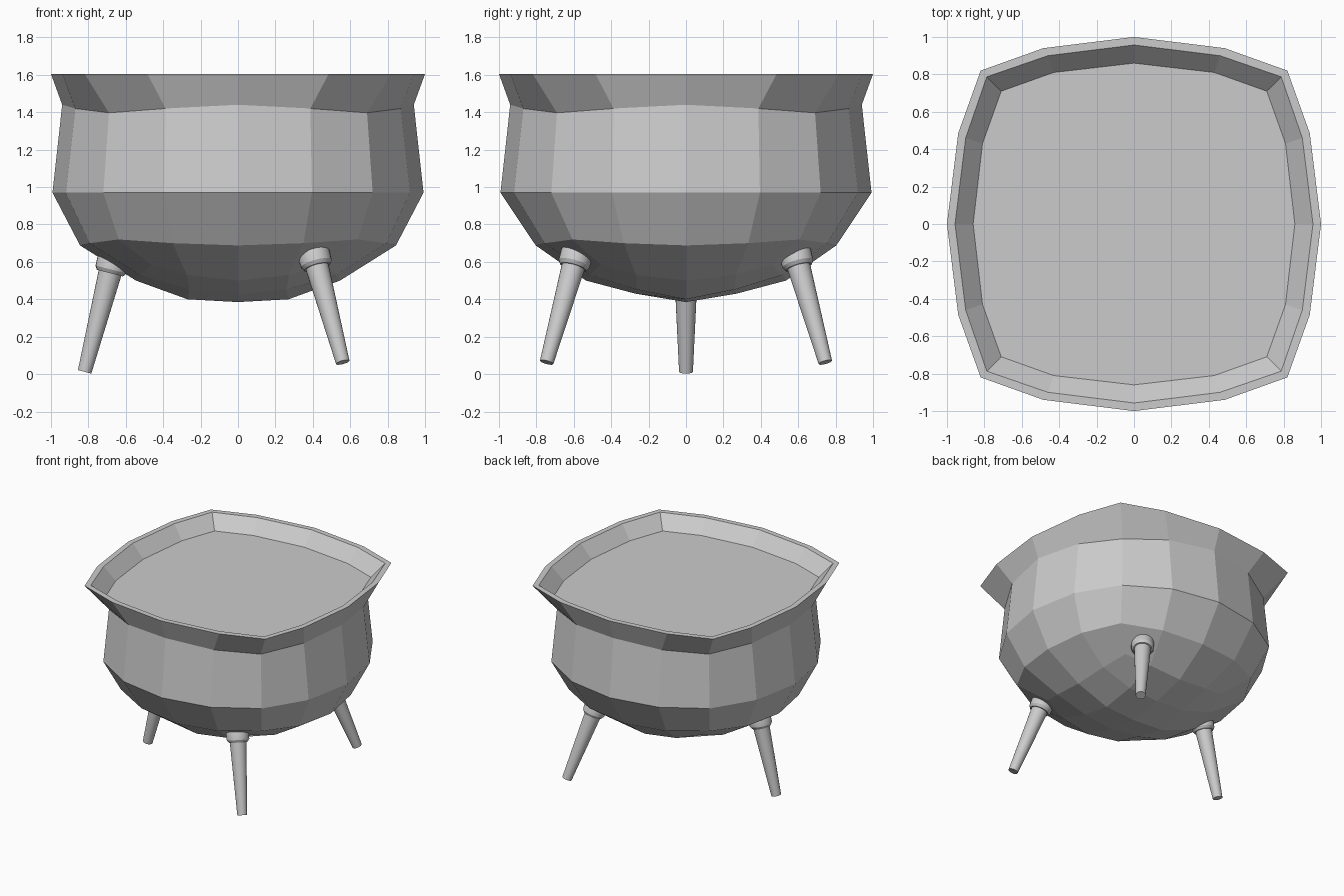
import bpy, bmesh, math
from mathutils import Vector

if "Cube" in bpy.data.objects:
    bpy.data.objects.remove(bpy.data.objects["Cube"])

grey = bpy.data.materials.new("grey")
grey.diffuse_color = (0.6, 0.6, 0.6, 1)
grey.use_nodes = True
grey.node_tree.nodes["Principled BSDF"].inputs["Base Color"].default_value = grey.diffuse_color


def make_object(name, bm):
    bmesh.ops.recalc_face_normals(bm, faces=bm.faces[:])
    mesh = bpy.data.meshes.new(name)
    bm.to_mesh(mesh)
    bm.free()
    mesh.materials.append(grey)
    obj = bpy.data.objects.new(name, mesh)
    bpy.context.collection.objects.link(obj)
    return obj


def quarter_turn(x, y, k):
    for _ in range(k):
        x, y = -y, x
    return x, y


def ring(bm, mid, side, corner, sx=1, sy=1):
    """Rounded-square loop of 16: mid=(r, z), side=(out, along, z), corner=(c, z)."""
    (m, zm), (q, p, zs), (c, zc) = mid, side, corner
    verts = []
    for k in range(4):
        for x, y, z in ((m, 0, zm), (q, p, zs), (c, c, zc), (p, q, zs)):
            x, y = quarter_turn(x, y, k)
            verts.append(bm.verts.new((x * sx, y * sy, z)))
    return verts


def bridge(bm, a, b):
    n = len(a)
    for i in range(n):
        j = (i + 1) % n
        bm.faces.new((a[i], a[j], b[j], b[i]))


# Cauldron body: filled surface, inner lip, flared rim, belly, underside
bm = bmesh.new()
rings = [ring(bm, *r) for r in (
    ((0.86, 1.50), (0.81, 0.43, 1.50), (0.71, 1.50)),
    ((0.957, 1.605), (0.90, 0.46, 1.605), (0.787, 1.605)),
    ((1.0, 1.605), (0.94, 0.485, 1.605), (0.82, 1.605)),
    ((0.94, 1.44), (0.87, 0.387, 1.42), (0.69, 1.397)),
    ((0.992, 0.97), (0.92, 0.395, 0.97), (0.72, 0.97)),
    ((0.82, 0.688), (0.77, 0.34, 0.70), (0.62, 0.72), 1.03, 0.98),
    ((0.54, 0.50), (0.52, 0.27, 0.53), (0.46, 0.585), 1.01, 0.99),
)]
bm.faces.new(rings[0])
for a, b in zip(rings, rings[1:]):
    bridge(bm, a, b)

# Underside closed with a 4 x 4 patch of quads
grid = {(0, 0): bm.verts.new((0, 0, 0.385))}
for k in range(4):
    for n, (i, j) in enumerate(((2, 0), (2, 1), (2, 2), (1, 2))):
        grid[quarter_turn(i, j, k)] = rings[-1][4 * k + n]
    x, y = quarter_turn(0.27, 0, k)
    grid[quarter_turn(1, 0, k)] = bm.verts.new((x, y, 0.40 if k % 2 == 0 else 0.43))
    x, y = quarter_turn(0.26, 0.26, k)
    grid[quarter_turn(1, 1, k)] = bm.verts.new((x, y, 0.452))
for i in range(-2, 2):
    for j in range(-2, 2):
        bm.faces.new([grid[c] for c in ((i, j), (i + 1, j), (i + 1, j + 1), (i, j + 1))])
make_object("cauldron_body", bm)


def turned(name, base, top, profile, sides=24):
    """Turn a (radius, distance) profile around the line from base to top."""
    base = Vector(base)
    axis = (Vector(top) - base).normalized()
    rot = axis.to_track_quat('Z', 'Y')
    bm = bmesh.new()
    loops = []
    for r, h in profile:
        loops.append([bm.verts.new(base + rot @ Vector((
            r * math.cos(2 * math.pi * s / sides),
            r * math.sin(2 * math.pi * s / sides), h))) for s in range(sides)])
    for a, b in zip(loops, loops[1:]):
        bridge(bm, a, b)
    bm.faces.new(loops[0])
    bm.faces.new(loops[-1])
    obj = make_object(name, bm)
    bpy.ops.object.select_all(action='DESELECT')
    obj.select_set(True)
    bpy.context.view_layer.objects.active = obj
    bpy.ops.object.shade_smooth_by_angle(angle=math.radians(30))


# Three splayed legs, each with a collar at the body
for name, foot, top in (
    ("left", (-0.82, 0, 0.012), (-0.682, 0, 0.55)),
    ("front_right", (0.56, -0.745, 0.063), (0.42, -0.60, 0.585)),
    ("back_right", (0.56, 0.745, 0.063), (0.42, 0.60, 0.585)),
):
    turned(name + "_leg", foot, top, ((0.037, 0), (0.064, 0.58)))
    turned(name + "_collar", foot, top,
           ((0.072, 0.545), (0.085, 0.565), (0.087, 0.625), (0.075, 0.66)))
